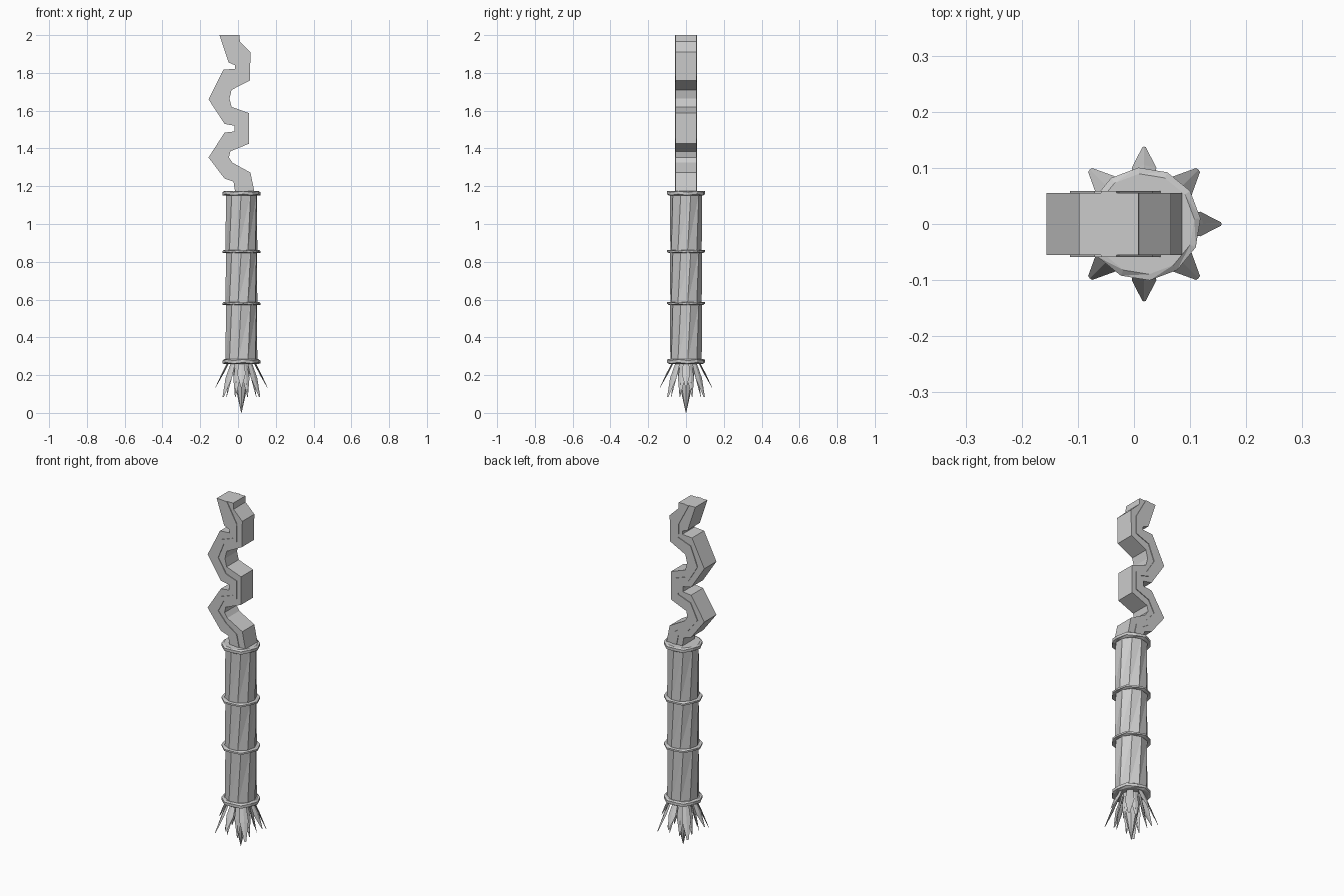
import bpy, math
from math import sin, cos, pi
from mathutils import Vector

if "Cube" in bpy.data.objects:
    bpy.data.objects.remove(bpy.data.objects["Cube"])

CX = 0.018  # axis of the round handle


def make(name, verts, faces):
    me = bpy.data.meshes.new(name)
    me.from_pydata([tuple(v) for v in verts], [], faces)
    me.update()
    ob = bpy.data.objects.new(name, me)
    bpy.context.collection.objects.link(ob)
    return ob


def extrude_y(name, outline, y0, y1):
    # outline is counter-clockwise seen from the front (-y)
    n = len(outline)
    v = [(x, y0, z) for x, z in outline] + [(x, y1, z) for x, z in outline]
    f = [list(range(n)), list(range(2 * n - 1, n - 1, -1))]
    f += [(i, i + n, (i + 1) % n + n, (i + 1) % n) for i in range(n)]
    return make(name, v, f)


def loft(name, loops):
    # loops: bottom to top lists of points, equal counts
    n = len(loops[0])
    v = [p for l in loops for p in l]
    f = [list(range(n - 1, -1, -1)), list(range(len(v) - n, len(v)))]
    for k in range(len(loops) - 1):
        for i in range(n):
            a, b = k * n + i, k * n + (i + 1) % n
            f += [(a, b, b + n), (a, b + n, a + n)]
    return make(name, v, f)


def circle(r, z, n, turn=0.0, wave=0.0):
    return [(CX + r * cos(2 * pi * i / n + turn), r * sin(2 * pi * i / n + turn),
             z + (wave if i % 2 else -wave)) for i in range(n)]


# Handle segments, slightly twisted
rings = [0.272, 0.58, 0.855, 1.163]
for k in range(3):
    loft(f"handle_segment_{k + 1}",
         [circle(0.085, rings[k], 10, 0.1), circle(0.085, rings[k + 1], 10, 0.3)])

# Collar rings with uneven facets
for k, z in enumerate(rings):
    flat = k in (0, 3)
    h = 0.013 if flat else 0.008
    loft(f"collar_{k + 1}", [
        circle(0.088, z - h, 12, 0.1), circle(0.101, z - h * 0.6, 12, 0.1, 0.003),
        circle(0.101, z + h * 0.6, 12, 0.1, 0.003), circle(0.09, z + h, 12, 0.1)])

# Zigzag crystal shaft
left = [(-.098, 2.0), (-.05, 1.855), (-.015, 1.84), (-.015, 1.822), (-.077, 1.817),
        (-.156, 1.66), (-.071, 1.53), (-.018, 1.52), (-.018, 1.49), (-.071, 1.484),
        (-.156, 1.352), (-.071, 1.24), (-.024, 1.225), (-.015, 1.17)]
right = [(.087, 1.17), (.066, 1.272), (-.03, 1.325), (-.048, 1.352), (-.04, 1.385),
         (.058, 1.425), (.058, 1.587), (-.034, 1.62), (-.045, 1.665), (-.034, 1.71),
         (.063, 1.76), (.066, 1.91), (.01, 1.965), (.008, 2.0)]
extrude_y("zigzag_shaft", left + right, -0.055, 0.055)

# Thin raised strip following the zigzag on both faces
path = [(-.045, 2.0), (.02, 1.88), (.02, 1.79), (-.06, 1.76), (-.1, 1.66), (-.045, 1.57),
        (.02, 1.55), (.02, 1.46), (-.06, 1.43), (-.1, 1.352), (-.045, 1.285),
        (.02, 1.24), (.035, 1.17)]
pts = [Vector(p) for p in path]
sides = ([], [])
for i, p in enumerate(pts):
    d = (pts[min(i + 1, len(pts) - 1)] - pts[max(i - 1, 0)]).normalized()
    nrm = Vector((d.y, -d.x)) * 0.014
    if i in (0, len(pts) - 1):
        nrm = Vector((-0.014, 0))
    sides[0].append(tuple(p + nrm))
    sides[1].append(tuple(p - nrm))
extrude_y("raised_strip", sides[0] + sides[1][::-1], -0.059, 0.059)


# Flared pointed leaves under the handle
def leaf(name, ang, r0, r1, z0, z1, width, tip):
    out = Vector((cos(ang), sin(ang), 0))
    side = Vector((-sin(ang), cos(ang), 0))
    c = Vector((CX, 0, 0))
    rm = r0 + (r1 - r0) * 0.45
    zm = z0 + (z1 - z0) * 0.45
    loops = []
    for r, z, w, t in ((r1, z1, tip, 0.001), (rm, zm, width, 0.005), (r0, z0, width * 0.7, 0.005)):
        o = c + out * r + Vector((0, 0, z))
        loops.append([o + side * w, o + out * t, o - side * w, o - out * t][::-1][::-1])
    loft(name, [[l[1], l[0], l[3], l[2]][::-1] for l in loops])


for i in range(8):
    a = i * pi / 4
    if i % 2:
        leaf(f"outer_leaf_{i}", a, 0.062, 0.136, 0.265, 0.085, 0.024, 0.005)
    else:
        leaf(f"outer_leaf_{i}", a, 0.07, 0.137, 0.265, 0.135, 0.022, 0.003)
    leaf(f"inner_leaf_{i}", a + pi / 8, 0.045, 0.085, 0.265, 0.085, 0.02, 0.002)

# Central spike
loft("center_spike", [circle(0.001, 0.0, 8), circle(0.03, 0.13, 8), circle(0.055, 0.265, 8)])
